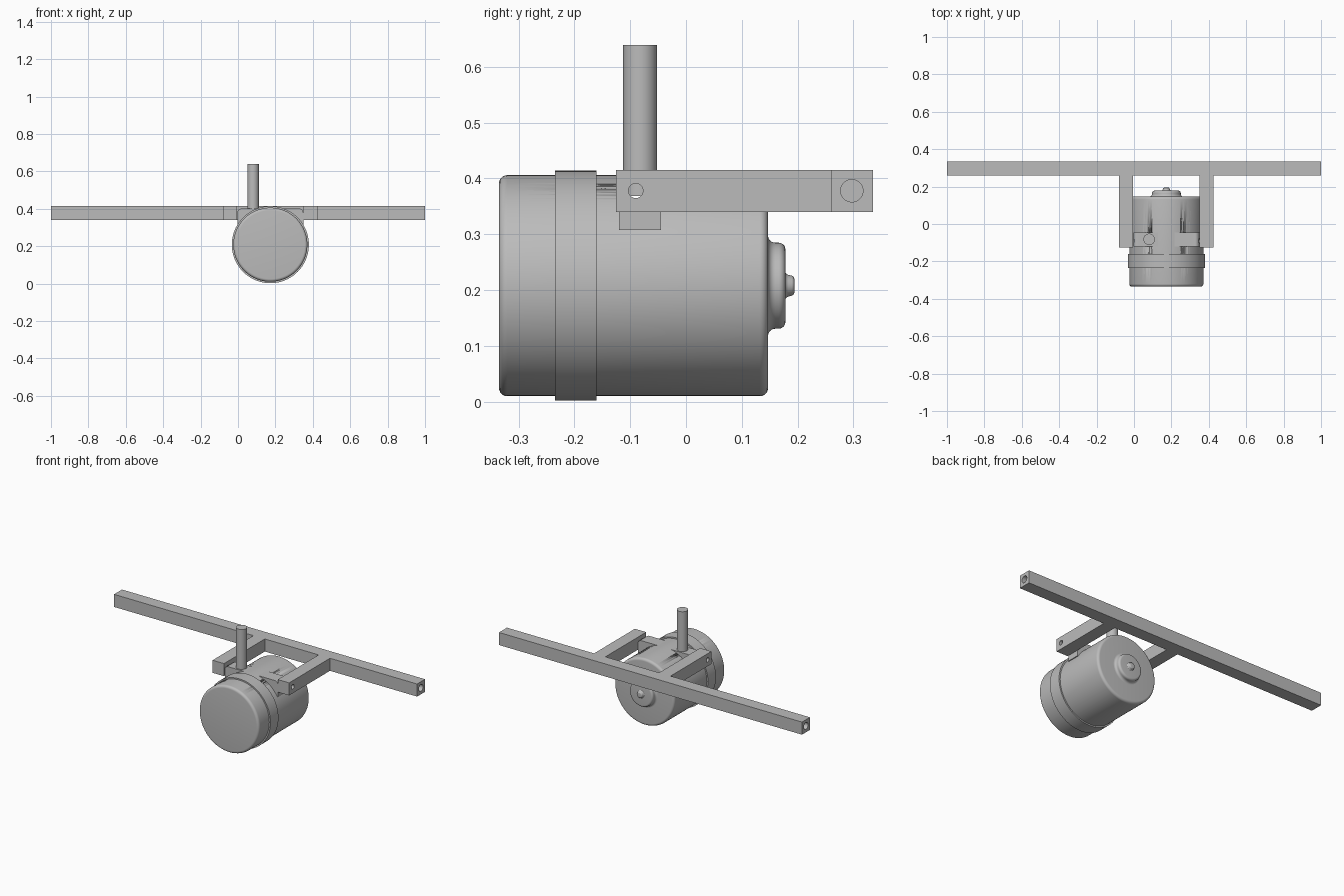
import bpy
import math
from mathutils import Matrix

if "Cube" in bpy.data.objects:
    bpy.data.objects.remove(bpy.data.objects["Cube"], do_unlink=True)

CX, CZ = 0.173, 0.208          # drum axis
HOLE_Y, HOLE_Z = -0.09, 0.378  # pivot pin hole

grey = bpy.data.materials.new("plain grey")
grey.use_nodes = True
grey.diffuse_color = (0.5, 0.5, 0.5, 1)
grey.node_tree.nodes["Principled BSDF"].inputs["Base Color"].default_value = (0.5, 0.5, 0.5, 1)


def finish(name, smooth=False):
    obj = bpy.context.object
    obj.name = name
    obj.data.materials.clear()
    obj.data.materials.append(grey)
    if smooth:
        bpy.ops.object.shade_smooth_by_angle(angle=math.radians(35))
    return obj


def box(name, x, y, z):
    bpy.ops.mesh.primitive_cube_add(size=1)
    obj = finish(name)
    size = [b - a for a, b in (x, y, z)]
    mid = [(a + b) / 2 for a, b in (x, y, z)]
    obj.data.transform(Matrix.Translation(mid) @ Matrix.Diagonal((*size, 1)))
    return obj


def cylinder(name, radius, length, centre, axis="Z"):
    turn = {"X": (0, math.pi / 2, 0), "Y": (math.pi / 2, 0, 0), "Z": (0, 0, 0)}[axis]
    bpy.ops.mesh.primitive_cylinder_add(vertices=64, radius=radius, depth=length,
                                        location=centre, rotation=turn)
    return finish(name, True)


def lathe(name, profile):
    """Spin (radius, y) points round the drum axis."""
    n = 96
    verts, faces = [], []
    for r, y in profile:
        for i in range(n):
            a = 2 * math.pi * i / n
            verts.append((CX + r * math.cos(a), y, CZ + r * math.sin(a)))
    for k in range(len(profile) - 1):
        for i in range(n):
            j = (i + 1) % n
            faces.append((k * n + i, k * n + n + i, k * n + n + j, k * n + j))
    faces.append(tuple(range(n)))
    faces.append(tuple(reversed(range(len(verts) - n, len(verts)))))
    mesh = bpy.data.meshes.new(name)
    mesh.from_pydata(verts, [], faces)
    obj = bpy.data.objects.new(name, mesh)
    bpy.context.collection.objects.link(obj)
    bpy.ops.object.select_all(action="DESELECT")
    bpy.context.view_layer.objects.active = obj
    obj.select_set(True)
    return finish(name, True)


def arc(r, y, radius, start, end, steps=6):
    """Points of a rounded corner in (radius, y), angles in degrees."""
    angles = [math.radians(start + (end - start) * i / steps) for i in range(steps + 1)]
    return [(r + radius * math.cos(a), y + radius * math.sin(a)) for a in angles]


def cut(obj, cutter):
    mod = obj.modifiers.new("hole", "BOOLEAN")
    mod.operation = "DIFFERENCE"
    mod.solver = "EXACT"
    mod.object = cutter
    bpy.context.view_layer.objects.active = obj
    bpy.ops.object.modifier_apply(modifier=mod.name)


# Drum with rounded rims
R, B = 0.198, 0.015
drum = lathe("drum", arc(R - B, -0.335 + B, B, -90, 0) + arc(R - B, 0.147 - B, B, 0, 90))

# Band round the drum
lathe("drum_band", [(0.19, -0.235), (0.206, -0.235), (0.206, -0.16), (0.19, -0.16)])

# Rear boss with flared foot, and its small nub
lathe("rear_boss", [(0.09, 0.14)] + arc(0.09, 0.16, 0.013, 270, 180)
      + arc(0.065, 0.166, 0.012, 0, 90))
lathe("boss_nub", [(0.026, 0.174)] + arc(0.028, 0.186, 0.009, 250, 195, 4)
      + arc(0.012, 0.188, 0.006, 15, 90, 4))

# Long cross bar with a blind bore in each end
bar = box("cross_bar", (-1, 1), (0.26, 0.335), (0.34, 0.415))
for side in (-1, 1):
    bore = cylinder("bore_cutter", 0.02, 0.2, (side, 0.297, HOLE_Z), "X")
    cut(bar, bore)
    bpy.data.objects.remove(bore, do_unlink=True)

# Two arms reaching forward from the bar
arms = [box(name, (x, x + 0.075), (-0.125, 0.26), (0.34, 0.415))
        for name, x in (("right_arm", -0.08), ("left_arm", 0.35))]

# Saddle block between the arms, rounded along its upper edges
saddle = box("saddle_block", (-0.003, 0.349), (-0.12, -0.045), (0.308, 0.401))
weights = saddle.data.attributes.new("bevel_weight_edge", "FLOAT", "EDGE")
for edge in saddle.data.edges:
    a, b = (saddle.data.vertices[i].co for i in edge.vertices)
    if min(a.z, b.z) > 0.39 and abs(a.y - b.y) > 0.01:
        weights.data[edge.index].value = 1
bevel = saddle.modifiers.new("round", "BEVEL")
bevel.limit_method = "WEIGHT"
bevel.width, bevel.segments = 0.022, 6
bpy.context.view_layer.objects.active = saddle
bpy.ops.object.modifier_apply(modifier=bevel.name)

# Pivot hole through arms, saddle and drum top
pin = cylinder("pin_cutter", 0.013, 0.8, (CX, HOLE_Y, HOLE_Z), "X")
for part in arms + [saddle, drum]:
    cut(part, pin)
bpy.data.objects.remove(pin, do_unlink=True)

# Upright post on the saddle
cylinder("post", 0.0305, 0.27, (0.081, -0.082, 0.504))
